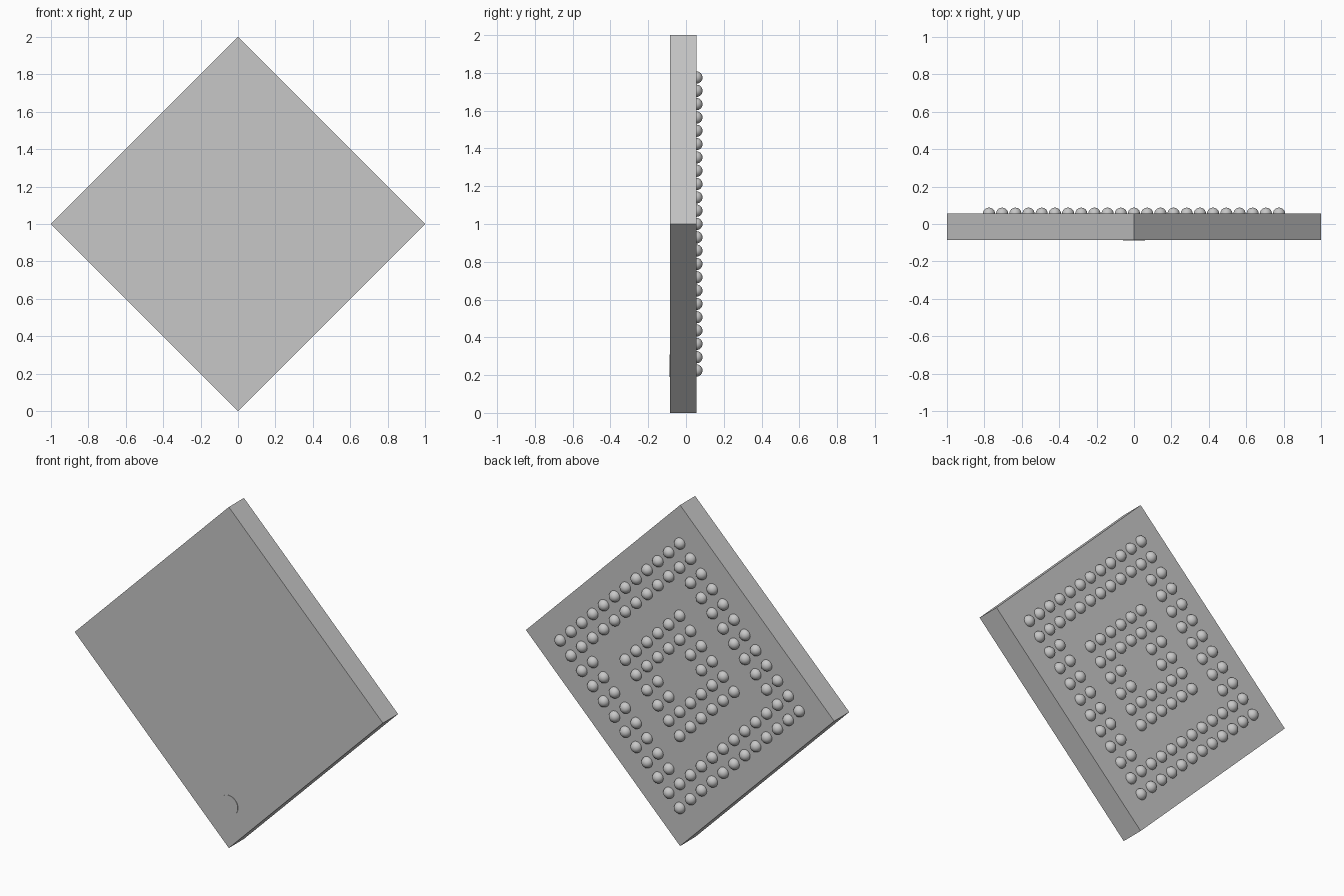
import bpy
import math

cube = bpy.data.objects.get("Cube")
if cube:
    bpy.data.objects.remove(cube, do_unlink=True)

FRONT, BACK = -0.085, 0.055      # package faces along y
PITCH = 0.0997                   # ball spacing along the package edges
COUNT = 12
BALL_RADIUS = 0.0325

grey = bpy.data.materials.new("package_grey")
grey.use_nodes = True
colour = (0.57, 0.57, 0.57, 1)
grey.diffuse_color = colour
grey.node_tree.nodes["Principled BSDF"].inputs["Base Color"].default_value = colour


def finish(name):
    obj = bpy.context.object
    obj.name = name
    obj.data.materials.append(grey)
    return obj


# Square package standing on one corner
bpy.ops.mesh.primitive_cube_add(size=1, location=(0, (FRONT + BACK) / 2, 1),
                                rotation=(0, math.pi / 4, 0))
package = finish("package_body")
package.scale = (math.sqrt(2), BACK - FRONT, math.sqrt(2))

# Thin round marker near the lowest corner of the front
bpy.ops.mesh.primitive_cylinder_add(vertices=32, radius=0.06, depth=0.006,
                                    location=(0, FRONT, 0.25),
                                    rotation=(math.pi / 2, 0, 0))
finish("corner_marker")
bpy.ops.object.shade_smooth_by_angle()

# One solder ball, shared by the whole array
bpy.ops.mesh.primitive_uv_sphere_add(segments=24, ring_count=12, radius=BALL_RADIUS)
first_ball = finish("solder_ball")
bpy.ops.object.shade_smooth()
ball_mesh = first_ball.data
bpy.data.objects.remove(first_ball, do_unlink=True)

# Two concentric square bands, each two balls wide, with an empty ring between
step = PITCH / math.sqrt(2)
for i in range(COUNT):
    for j in range(COUNT):
        ring = min(i, j, COUNT - 1 - i, COUNT - 1 - j)
        if ring in (2, 5):
            continue
        ball = bpy.data.objects.new(f"solder_ball_{i}_{j}", ball_mesh)
        ball.location = ((i - j) * step, BACK, 1 + (i + j - COUNT + 1) * step)
        bpy.context.collection.objects.link(ball)
